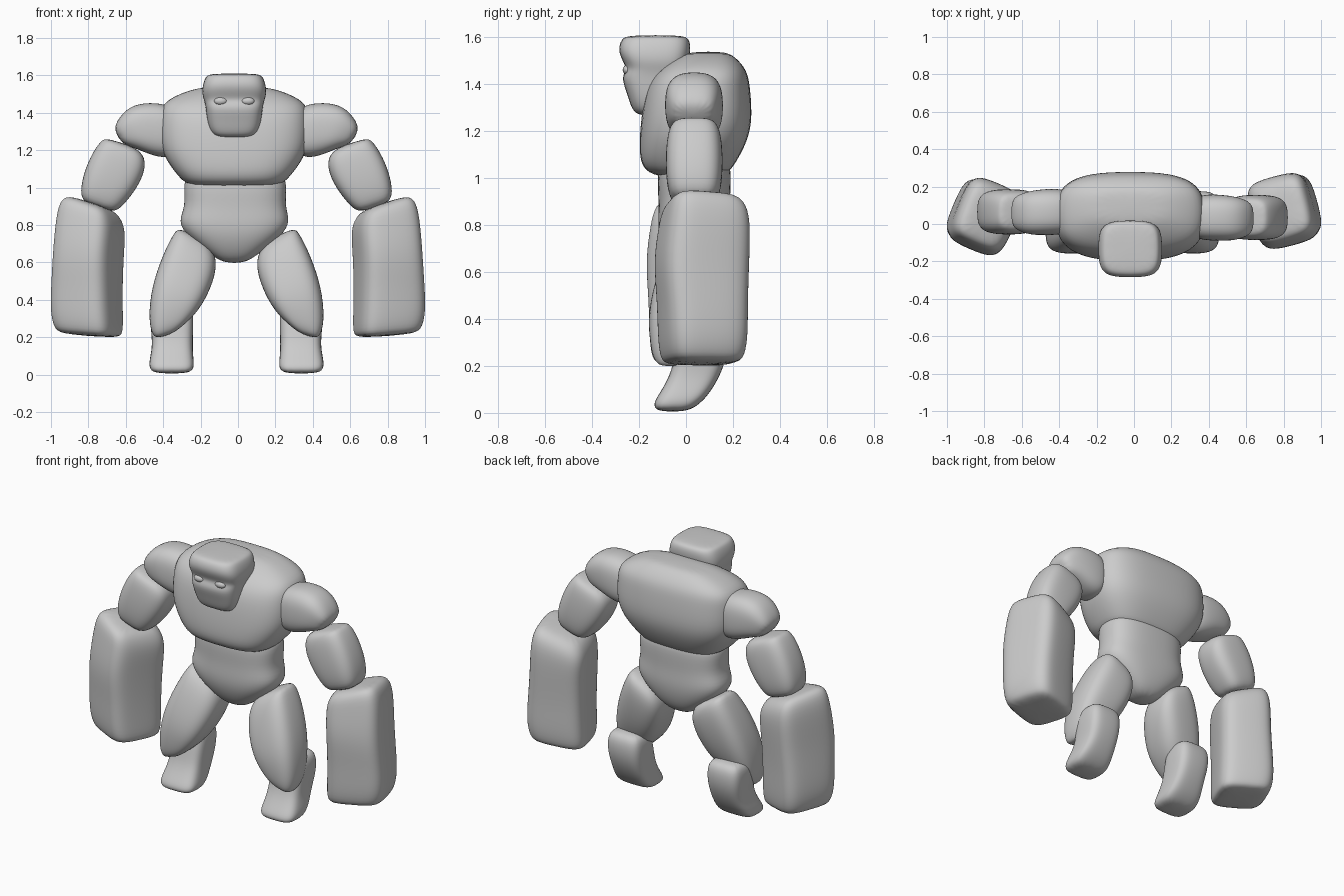
import bpy, bmesh, math
from mathutils import Vector

stone = bpy.data.materials.new("grey stone")
stone.diffuse_color = (0.6, 0.6, 0.6, 1)


def loft(name, sections, side=1, offset=(0, 0, 0), spin=0, power=3.2, sides=16, grow=1):
    """Skin rounded-box rings; each is (x, y, z, half_u, half_y, tilt in degrees)."""
    bm = bmesh.new()
    rings = []
    cs, ss = math.cos(math.radians(spin)), math.sin(math.radians(spin))
    for x, y, z, ru, rv, tilt in sections:
        t = math.radians(tilt)
        ring = []
        for i in range(sides):
            a = 2 * math.pi * (i + 0.5) / sides
            c, s = math.cos(a), math.sin(a)
            u = grow * ru * math.copysign(abs(c) ** (2 / power), c)
            v = rv * math.copysign(abs(s) ** (2 / power), s)
            u, v = u * cs - v * ss, u * ss + v * cs
            p = Vector((side * (x + u * math.cos(t)), y + v, z + u * math.sin(t)))
            ring.append(bm.verts.new(p + Vector(offset)))
        rings.append(ring)
    for a, b in zip(rings, rings[1:]):
        for i in range(sides):
            j = (i + 1) % sides
            bm.faces.new((a[i], a[j], b[j], b[i]))
    bm.faces.new(rings[0])
    bm.faces.new(rings[-1])
    bmesh.ops.recalc_face_normals(bm, faces=bm.faces)
    for f in bm.faces:
        f.smooth = True
    me = bpy.data.meshes.new(name)
    bm.to_mesh(me)
    bm.free()
    me.materials.append(stone)
    ob = bpy.data.objects.new(name, me)
    bpy.context.collection.objects.link(ob)
    sub = ob.modifiers.new("smooth", 'SUBSURF')
    sub.levels = sub.render_levels = 2
    return ob


# Chest: broad shoulders, overhanging the waist at the front
loft("chest", [
    (-.02, .095, 1.54, .15, .07, 0), (-.02, .09, 1.52, .25, .12, 0),
    (-.02, .07, 1.46, .39, .195, 0), (-.02, .05, 1.38, .405, .228, 0),
    (-.02, .045, 1.23, .41, .243, 0), (-.02, .025, 1.13, .36, .228, 0),
    (-.02, .005, 1.05, .295, .20, 0), (-.02, .015, 1.0, .24, .15, 0)], power=3)

# Abdomen tapering to the hips
loft("abdomen", [
    (-.015, .04, 1.10, .25, .14, 0), (-.015, .035, 1.02, .285, .163, 0),
    (-.015, .035, .90, .268, .153, 0), (-.02, .035, .82, .308, .158, 0),
    (-.02, .035, .74, .258, .15, 0), (-.02, .04, .65, .14, .115, 0),
    (-.02, .04, .595, .06, .06, 0)], power=2.7)

# Head with heavy brow, sunken eye band and jaw
loft("head", [
    (-.02, -.13, 1.61, .13, .115, 0), (-.02, -.13, 1.595, .155, .148, 0),
    (-.02, -.135, 1.545, .172, .157, 0), (-.02, -.13, 1.50, .174, .142, 0),
    (-.02, -.125, 1.465, .163, .128, 0), (-.02, -.135, 1.43, .154, .144, 0),
    (-.02, -.125, 1.36, .148, .127, 0), (-.02, -.12, 1.29, .13, .112, 0),
    (-.02, -.12, 1.265, .085, .08, 0)], power=3.6)

for side, label in ((1, "right"), (-1, "left")):
    # Left arm sits slightly further back
    back = 0 if side > 0 else .03

    # Eyes
    bpy.ops.mesh.primitive_uv_sphere_add(
        segments=16, ring_count=8, radius=1, location=(-.02 + side * .073, -.25, 1.462))
    eye = bpy.context.object
    eye.name = label + "_eye"
    eye.scale = (.035, .02, .021)
    eye.data.materials.append(stone)
    bpy.ops.object.shade_smooth()

    # Shoulder block
    loft(label + "_shoulder", [
        (.33, .035, 1.30, .11, .10, 90), (.365, .035, 1.30, .145, .123, 90),
        (.45, .035, 1.312, .147, .126, 85), (.53, .03, 1.315, .132, .122, 74),
        (.59, .03, 1.292, .092, .105, 62), (.635, .03, 1.27, .045, .075, 58)],
        side, (-.008, back, 0), power=2.8)

    # Upper arm block
    loft(label + "_arm", [
        (.615, .035, 1.24, .085, .075, 18), (.605, .035, 1.205, .13, .11, 21),
        (.632, .035, 1.13, .152, .122, 21), (.68, .035, 1.03, .148, .124, 20),
        (.725, .035, .935, .12, .112, 19), (.738, .035, .89, .085, .08, 18)],
        side, (-.008, back, 0), power=3.2)

    # Massive forearm and fist, turned outward, the left one further
    loft(label + "_forearm", [
        (.78, .07, .92, .10, .11, 18), (.785, .075, .89, .148, .165, 19),
        (.787, .08, .81, .167, .185, 13), (.80, .065, .65, .163, .195, 0),
        (.808, .07, .48, .168, .182, 0), (.81, .072, .33, .174, .18, 4),
        (.80, .07, .235, .168, .168, 5), (.795, .07, .205, .138, .138, 4)],
        side, (0, 0 if side > 0 else -.03, 0), spin=15 if side > 0 else 23,
        power=4, grow=1.05 if side > 0 else 1)

    # Thigh leaning out and forward to the knee
    loft(label + "_thigh", [
        (.24, .055, .755, .075, .07, 24), (.218, .05, .70, .132, .125, 28),
        (.255, .02, .58, .155, .147, 22), (.312, -.018, .43, .15, .147, 12),
        (.345, -.042, .31, .128, .115, -6), (.367, -.063, .24, .09, .08, -16),
        (.385, -.07, .205, .045, .045, -16)], side, (-.008, 0, 0), power=3.1)

    # Shin and foot curling toward the toe
    loft(label + "_shin", [
        (.345, .075, .39, .08, .065, 0), (.345, .078, .35, .115, .1, 0),
        (.345, .065, .25, .116, .114, 0), (.342, .04, .16, .108, .108, 0),
        (.347, -.005, .085, .118, .108, 0), (.347, -.04, .04, .123, .102, 0),
        (.347, -.06, .004, .10, .068, 0)], side, (-.008, 0, 0), power=3.6)
